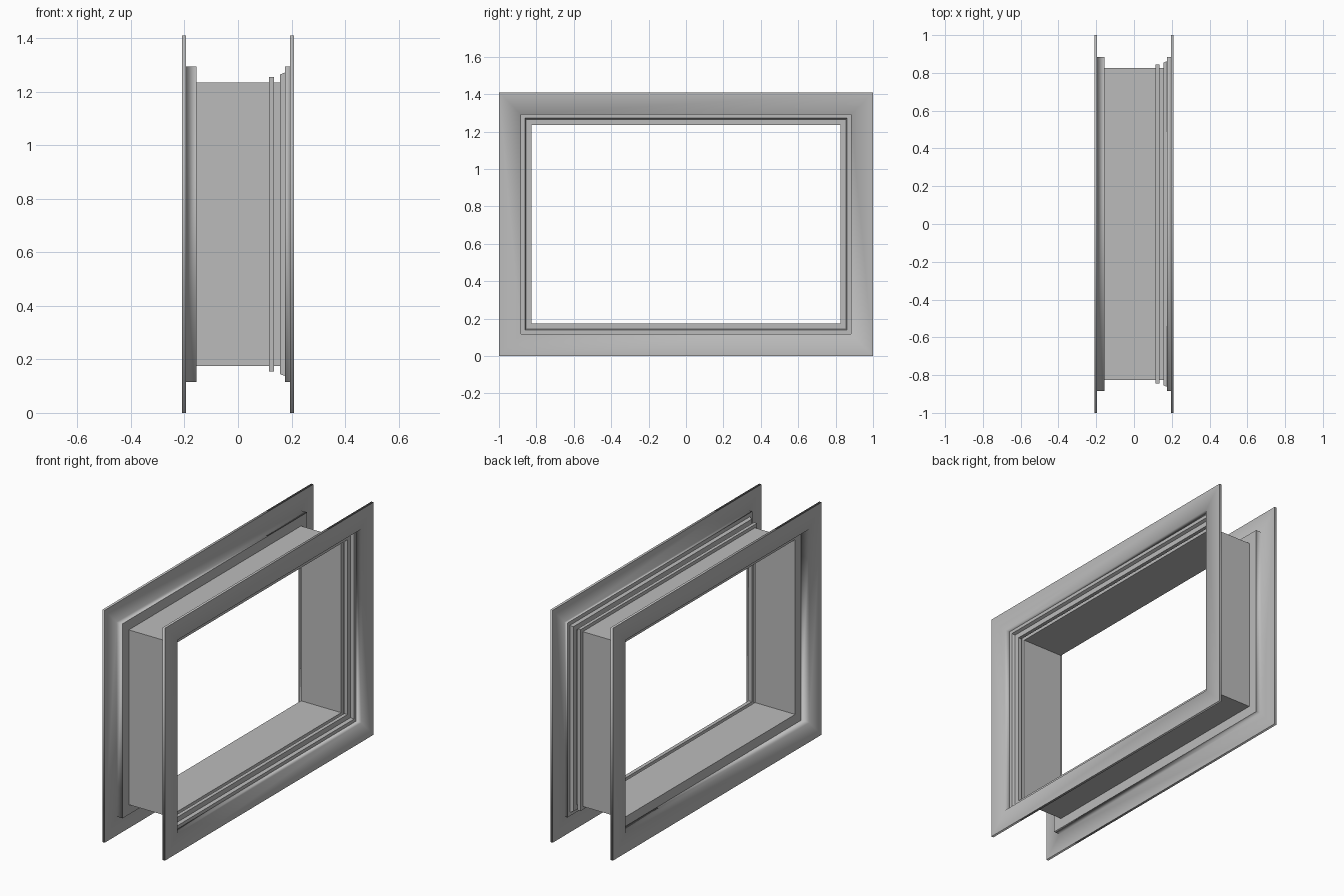
import bpy, bmesh

cube = bpy.data.objects.get("Cube")
if cube:
    bpy.data.objects.remove(cube)

# Half size of the opening and its centre height
HALF_Y, HALF_Z, MID_Z = 0.825, 0.53, 0.705

grey = bpy.data.materials.new("plain grey")
grey.use_nodes = True
colour = (0.5, 0.5, 0.5, 1)
grey.diffuse_color = colour
grey.node_tree.nodes["Principled BSDF"].inputs["Base Color"].default_value = colour


def sweep(name, profile, smooth=False, crisp=()):
    """Carry a profile of (x, outward offset) round the rectangle, with mitred corners."""
    bm = bmesh.new()
    rings = []
    for x, d in profile:
        rings.append([bm.verts.new((x, sy * (HALF_Y + d), MID_Z + sz * (HALF_Z + d)))
                      for sy, sz in ((-1, -1), (1, -1), (1, 1), (-1, 1))])
    for a, b in zip(rings, rings[1:]):
        for i in range(4):
            j = (i + 1) % 4
            face = bm.faces.new((a[i], a[j], b[j], b[i]))
            face.smooth = smooth
    # Keep the rim edges sharp
    for k in crisp:
        for i in range(4):
            bm.edges.get((rings[k][i], rings[k][(i + 1) % 4])).smooth = False
    bmesh.ops.recalc_face_normals(bm, faces=bm.faces[:])
    mesh = bpy.data.meshes.new(name)
    bm.to_mesh(mesh)
    bm.free()
    mesh.materials.append(grey)
    obj = bpy.data.objects.new(name, mesh)
    bpy.context.collection.objects.link(obj)
    return obj


# Flat flange with a softly shaded collar behind it, one on each side
def flange(name, side, collar_end):
    profile = [(collar_end, 0.06), (0.195, 0.06), (0.195, 0.175),
               (0.21, 0.175), (0.21, 0.057), (collar_end, 0.057)]
    return sweep(name, [(side * x, d) for x, d in profile], True, (2, 3))


flange("left_flange", 1, 0.175)
flange("right_flange", -1, 0.155)

# Thin lining with a raised rib and stepped edge
sweep("frame_lining", [
    (-0.155, 0.06), (-0.155, 0), (0.115, 0), (0.115, 0.02), (0.135, 0.02),
    (0.135, 0), (0.157, 0), (0.157, 0.03), (0.175, 0.037), (0.175, 0.06)])
